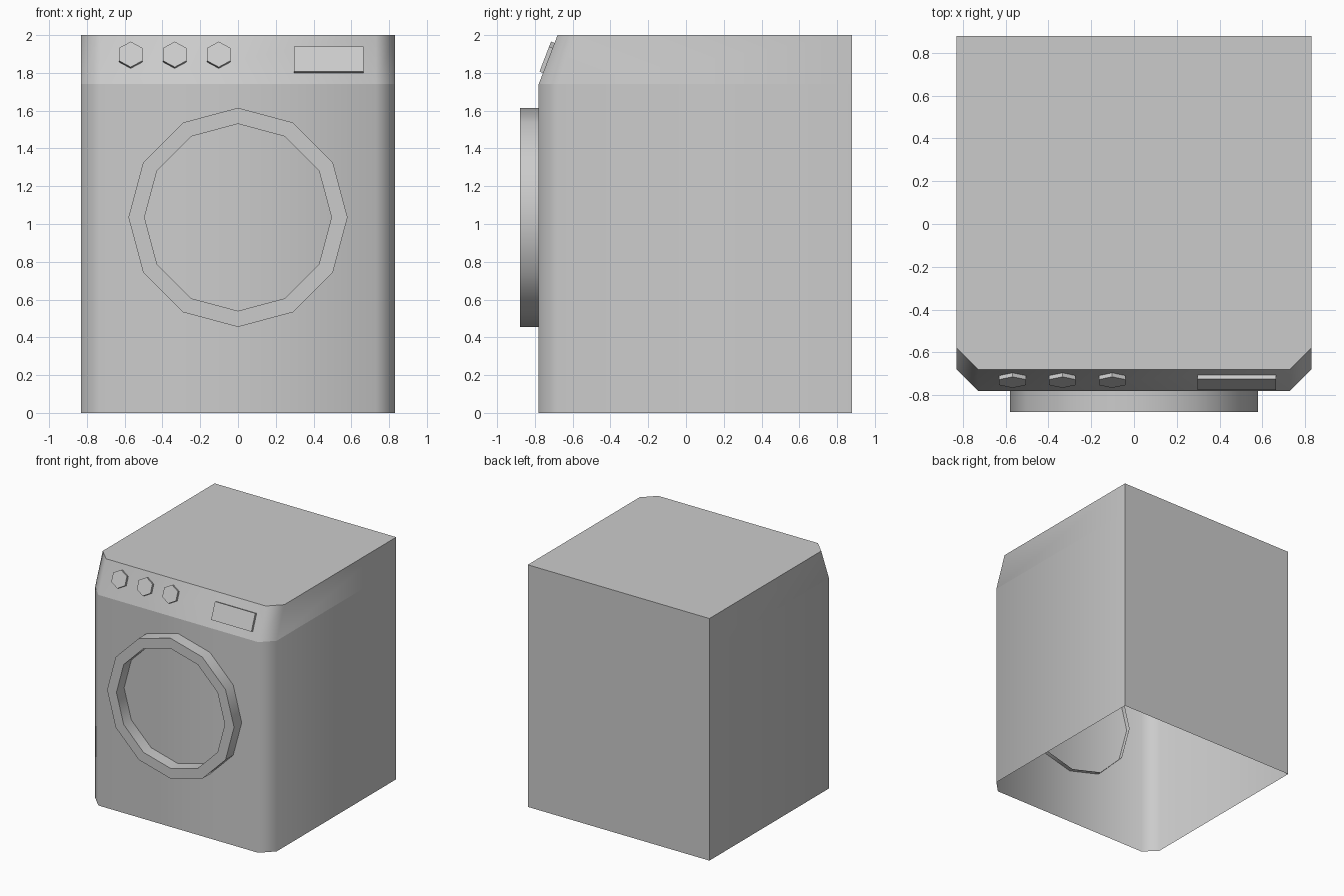
import bpy, bmesh, math
from mathutils import Matrix, Vector

if "Cube" in bpy.data.objects:
    bpy.data.objects.remove(bpy.data.objects["Cube"])


def loft(name, rings, cap=True, closed_loft=False, angle=50, crease_z=None, mat=None):
    """Skin a list of matching closed rings; cap the last one if asked."""
    bm = bmesh.new()
    rows = [[bm.verts.new(p) for p in r] for r in rings]
    n = len(rows[0])
    for a, b in zip(rows, rows[1:]):
        for i in range(n):
            j = (i + 1) % n
            bm.faces.new((a[i], a[j], b[j], b[i]))
    if cap:
        bm.faces.new(rows[-1])
    bmesh.ops.recalc_face_normals(bm, faces=bm.faces)
    for f in bm.faces:
        f.smooth = True
    for e in bm.edges:
        on_crease = crease_z is not None and all(abs(v.co.z - crease_z) < 1e-4 for v in e.verts)
        if on_crease or (len(e.link_faces) == 2 and e.calc_face_angle() > math.radians(angle)):
            e.smooth = False
    if mat:
        bm.transform(mat)
    me = bpy.data.meshes.new(name)
    bm.to_mesh(me)
    bm.free()
    ob = bpy.data.objects.new(name, me)
    bpy.context.collection.objects.link(ob)
    return ob


# Cabinet: open underneath, chamfered front corners, control panel leaning back
def section(z, lean):
    front = [(-0.83, -0.68), (-0.73, -0.78), (0.73, -0.78), (0.83, -0.68)]
    return [(x, y + lean, z) for x, y in front] + [(0.83, 0.88, z), (-0.83, 0.88, z)]


PANEL_Z, LEAN = 1.74, 0.10
loft("cabinet", [section(0, 0), section(PANEL_Z, 0), section(2, LEAN)], crease_z=PANEL_Z)


# Door ring: twelve sides, hollow behind, set a little into the cabinet
def circle(r, y, n=12):
    return [(r * math.sin(2 * math.pi * i / n), y, 1.035 + r * math.cos(2 * math.pi * i / n))
            for i in range(n)]


loft("door_ring", [circle(0.58, -0.745), circle(0.58, -0.88),
                   circle(0.495, -0.88), circle(0.495, -0.78)], cap=False)


# Controls: low prisms standing on the sloping panel
def control(name, outline, x, z, height=0.02):
    y = -0.78 + (z - PANEL_Z) * LEAN / (2 - PANEL_Z)
    tilt = math.atan2(2 - PANEL_Z, LEAN)
    mat = Matrix.Translation((x, y, z)) @ Matrix.Rotation(tilt, 4, 'X')
    loft(name, [[(px, py, h) for px, py in outline] for h in (0, height)], mat=mat)


hexagon = [(0.072 * math.sin(math.pi * i / 3), 0.072 * math.cos(math.pi * i / 3)) for i in range(6)]
for i, x in enumerate((-0.568, -0.335, -0.102)):
    control(f"knob_{i + 1}", hexagon, x, 1.891)

w, h = 0.184, 0.071
control("display", [(-w, -h), (w, -h), (w, h), (-w, h)], 0.481, 1.866)
